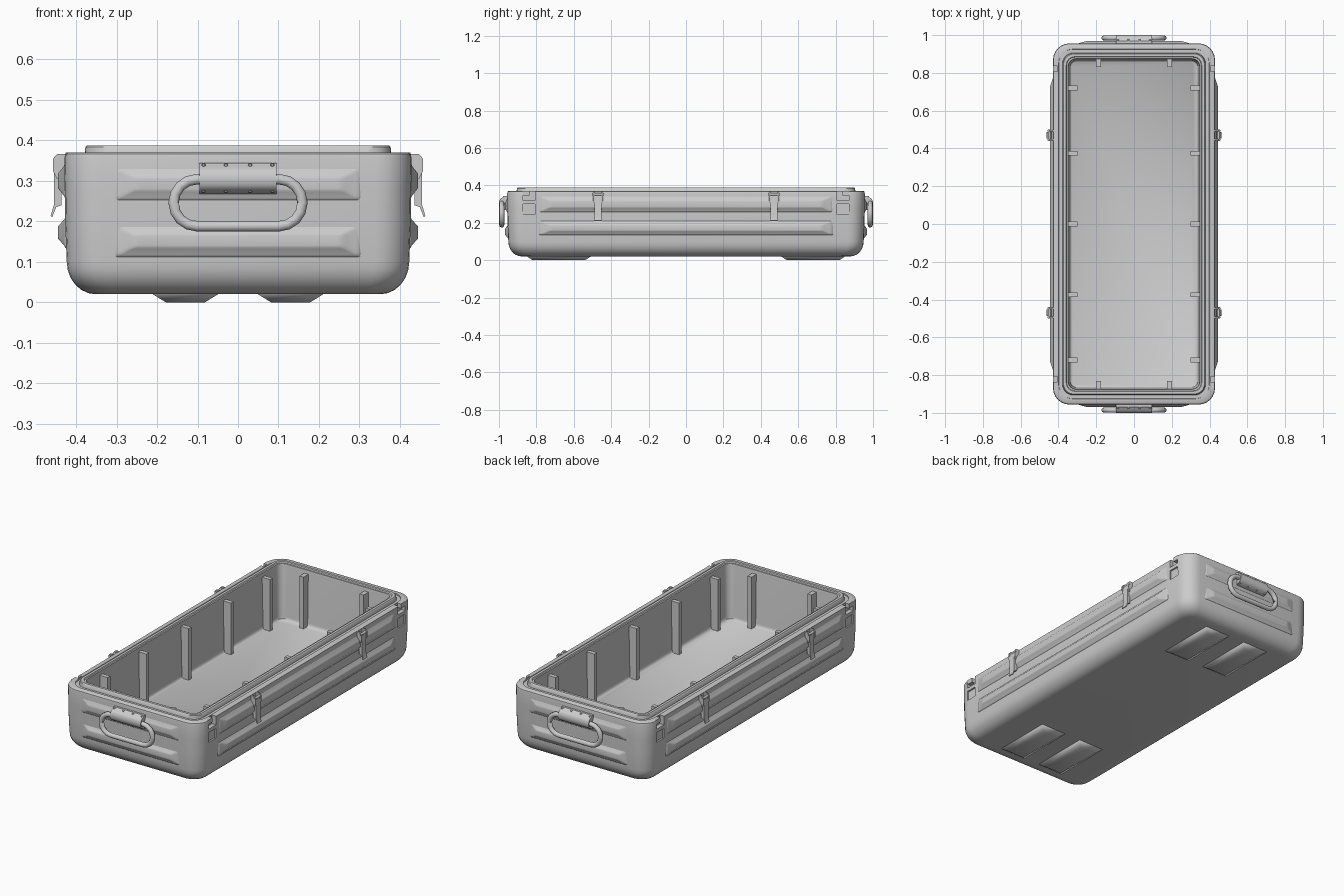
import bpy, bmesh
from math import pi, cos, sin, radians
from mathutils import Matrix, Vector

if "Cube" in bpy.data.objects:
    bpy.data.objects.remove(bpy.data.objects["Cube"])

# Wall frame: u runs along the wall, v goes up, w points outwards
CYC = Matrix(((0, 0, 1, 0), (1, 0, 0, 0), (0, 1, 0, 0), (0, 0, 0, 1)))


def frame(angle):
    return Matrix.Rotation(radians(angle), 4, 'Z') @ CYC


def loft(name, rings, mat=Matrix()):
    bm = bmesh.new()
    loops = [[bm.verts.new(mat @ Vector(p)) for p in r] for r in rings]
    n = len(loops[0])
    for a, b in zip(loops, loops[1:]):
        for i in range(n):
            j = (i + 1) % n
            bm.faces.new((a[i], a[j], b[j], b[i]))
    bm.faces.new(loops[0][::-1])
    bm.faces.new(loops[-1])
    bmesh.ops.recalc_face_normals(bm, faces=bm.faces)
    me = bpy.data.meshes.new(name)
    bm.to_mesh(me)
    bm.free()
    ob = bpy.data.objects.new(name, me)
    bpy.context.collection.objects.link(ob)
    return ob


def rrect(hx, hy, r, z, cx=0, cy=0, seg=6):
    pts = []
    for k, (sx, sy) in enumerate(((1, 1), (-1, 1), (-1, -1), (1, -1))):
        for i in range(seg + 1):
            a = (k + i / seg) * pi / 2
            pts.append((cx + sx * (hx - r) + r * cos(a), cy + sy * (hy - r) + r * sin(a), z))
    return pts


def rect(u0, u1, v0, v1, w):
    return [(u0, v0, w), (u1, v0, w), (u1, v1, w), (u0, v1, w)]


def box(name, u0, u1, v0, v1, w0, w1, mat):
    return loft(name, [rect(u0, u1, v0, v1, w0), rect(u0, u1, v0, v1, w1)], mat)


def extrude(name, profile, u0, u1, mat):
    return loft(name, [[(u, v, w) for w, v in profile] for u in (u0, u1)], mat)


# Case shell: outer wall, stepped rim with seal, then the cavity
HX, HY = 0.429, 0.956
outer = [(.006 + .072 * (1 - sin(t)), .1 - .08 * cos(t)) for t in [i * pi / 12 for i in range(7)]]
outer += [(.002, .2), (.001, .28), (0, .355), (.002, .366), (.007, .37), (.03, .37)]
inner = [(.032, .364), (.05, .364), (.052, .384), (.056, .388), (.07, .388), (.073, .382), (.081, .382),
         (.083, .372), (.089, .09), (.091, .078), (.098, .072)]
rings = [rrect(HX - d, HY - d, .088 - .4 * d, z) for d, z in outer]
rings += [rrect(HX - d, HY - d, max(.02, .088 - .6 * d), z) for d, z in inner]
shell = loft("case_shell", rings)

# Hinge notches and pockets cut in the long walls near the corners
for ang in (0, 180):
    F = frame(ang)
    for s in (-.84, .84):
        for v0, v1, w in ((.32, .4, .405), (.245, .3, .419)):
            cut = box("cutter", s - .032, s + .032, v0, v1, w, .5, F)
            cut.hide_render = True
            m = shell.modifiers.new("cut", 'BOOLEAN')
            m.object, m.operation, m.solver = cut, 'DIFFERENCE', 'EXACT'
            bpy.context.view_layer.objects.active = shell
            bpy.ops.object.modifier_apply(modifier=m.name)
            bpy.data.objects.remove(cut)
        # hinge hook left standing in the notch
        t = 1 if s > 0 else -1
        a, b = sorted((s - t * .004, s + t * .033))
        box("hinge_hook", a, b, .345, .37, .40, .426, F)


def ridge(name, hu, v0, v1, base, top, mat, slope_u, slope_v):
    h = (v1 - v0) / 2
    c = (v0 + v1) / 2
    steps = ((-.4, 0), (0, .05), (.2, .3), (.75, .72), (.95, .88), (1, 1))
    loft(name, [rrect(hu - slope_u * f, h - slope_v * f, .008, base + (top - base) * k, 0, c, 3)
                for k, f in steps], mat)


for ang in (0, 180):
    F, E = frame(ang), frame(ang + 90)
    # embossed stiffening ridges, blended softly into the walls
    ridge("upper_side_ridge", .79, .255, .345, .427, .445, F, .07, .03)
    ridge("lower_side_ridge", .79, .133, .212, .426, .445, F, .07, .027)
    ridge("upper_end_ridge", .31, .25, .335, .954, .968, E, .06, .03)
    ridge("lower_end_ridge", .31, .11, .195, .95, .968, E, .06, .03)

    # inner ribs on long and short walls
    for u in (-.72, -.375, 0, .375, .72):
        box("side_rib", u - .012, u + .012, .068, .362, .298, .347, F)
    for u in (-.187, .187):
        box("end_rib", u - .013, u + .013, .068, .362, .83, .875, E)

    # latches
    for u in (-.47, .47):
        for s in (-1, 1):
            c = u + s * .023
            extrude("latch_cheek", [(.42, .366), (.447, .366), (.457, .355), (.457, .325), (.447, .305), (.42, .305)],
                    c - .004, c + .004, F)
        extrude("latch_lever", [(.436, .35), (.452, .348), (.455, .335), (.455, .24), (.463, .213), (.459, .21),
                                (.449, .235), (.436, .24)], u - .018, u + .018, F)
        circ = [(.448 + .007 * cos(i * pi / 5), .352 + .007 * sin(i * pi / 5)) for i in range(10)]
        extrude("latch_pin", circ, u - .03, u + .03, F)

    # handle bracket with rivets
    extrude("handle_bracket", [(.945, .344), (.968, .344), (.976, .337), (.99, .331), (.998, .32), (1, .305),
                               (.998, .29), (.99, .279), (.976, .272), (.966, .268), (.945, .268)],
            -.095, .095, E)
    for u in (-.085, -.03, .03, .085):
        for v, w in ((.339, .968), (.275, .972)):
            loft("rivet", [rrect(.005, .005, .005, w, u, v, 2), rrect(.005, .005, .005, w + .008, u, v, 2),
                           rrect(.003, .003, .003, w + .011, u, v, 2)], E)

    # carrying handle: tube swept round a stadium loop
    cu = bpy.data.curves.new("carry_handle", 'CURVE')
    cu.dimensions, cu.bevel_depth, cu.bevel_resolution = '3D', .0135, 3
    pts = rrect(.159, .058, .0575, .985, 0, .246, 4)
    sp = cu.splines.new('POLY')
    sp.points.add(len(pts) - 1)
    for p, q in zip(sp.points, pts):
        p.co = (*(E @ Vector(q)), 1)
    sp.use_cyclic_u = True
    sp.use_smooth = True
    bpy.context.collection.objects.link(bpy.data.objects.new("carry_handle", cu))

# feet: tapered pads under both ends
DOWN = Matrix.Rotation(pi, 4, 'X')
for sx in (-1, 1):
    for sy in (-1, 1):
        cx, cy = sx * .13, sy * .68
        loft("foot_pad", [rect(cx - a, cx + a, cy - b, cy + b, w)
                          for a, b, w in ((.08, .17, -.03), (.08, .17, -.0195), (.053, .145, -.003), (.048, .14, 0))], DOWN)

# smooth shading with crisp edges, softer on pressed metal
for soft in (False, True):
    bpy.ops.object.select_all(action='DESELECT')
    for ob in bpy.context.scene.objects:
        pressed = "ridge" in ob.name or "foot" in ob.name
        if ob.type == 'MESH' and pressed == soft:
            ob.select_set(True)
            bpy.context.view_layer.objects.active = ob
    bpy.ops.object.shade_smooth_by_angle(angle=radians(75 if soft else 40))
